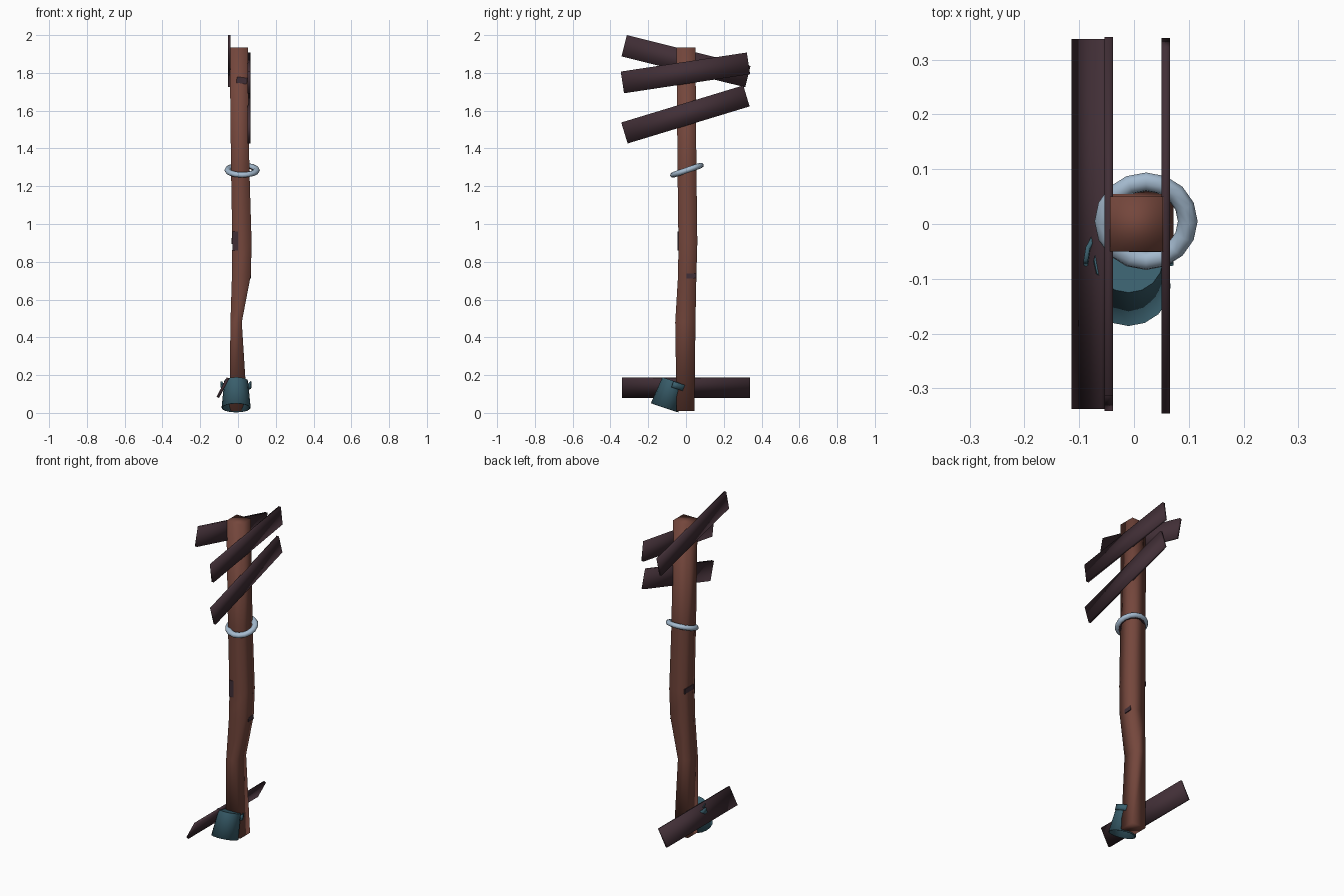
import bpy, bmesh, math
from mathutils import Matrix, Vector

if "Cube" in bpy.data.objects:
    bpy.data.objects.remove(bpy.data.objects["Cube"])

def material(name, rgb):
    m = bpy.data.materials.new(name)
    m.diffuse_color = (*rgb, 1)
    m.use_nodes = True
    m.node_tree.nodes["Principled BSDF"].inputs["Base Color"].default_value = m.diffuse_color
    return m

BROWN = material("red_brown_wood", (0.175, 0.062, 0.045))
DARK = material("dark_wood", (0.053, 0.028, 0.037))
TEAL = material("teal_metal", (0.042, 0.115, 0.152))
PALE = material("pale_blue_metal", (0.37, 0.49, 0.62))

def make(name, bm, mats, smooth=True, matrix=Matrix()):
    bmesh.ops.recalc_face_normals(bm, faces=bm.faces)
    for f in bm.faces:
        f.smooth = smooth
    me = bpy.data.meshes.new(name)
    bm.to_mesh(me)
    bm.free()
    for m in mats:
        me.materials.append(m)
    ob = bpy.data.objects.new(name, me)
    ob.matrix_world = matrix
    bpy.context.collection.objects.link(ob)
    return ob

def place(loc, axis, deg):
    return Matrix.Translation(loc) @ Matrix.Rotation(math.radians(deg), 4, axis)

def box(name, size, mat, matrix, smooth=True):
    bm = bmesh.new()
    bmesh.ops.create_cube(bm, size=1)
    bmesh.ops.scale(bm, vec=size, verts=bm.verts)
    return make(name, bm, [mat], smooth, matrix)

# Crooked square post: z, x0, x1, y0, y1 at each level
LEVELS = [(0.01, -.045, .05, -.05, .045), (.48, -.04, .02, -.057, .05),
          (.73, -.032, .068, -.042, .055), (.9, -.03, .072, -.04, .06),
          (1.3, -.037, .06, -.045, .055), (1.935, -.044, .053, -.05, .05)]
bm = bmesh.new()
rings = [[bm.verts.new(p) for p in ((x0, y0, z), (x1, y0, z), (x1, y1, z), (x0, y1, z))]
         for z, x0, x1, y0, y1 in LEVELS]
for a, b in zip(rings, rings[1:]):
    for i in range(4):
        j = (i + 1) % 4
        bm.faces.new((a[i], a[j], b[j], b[i]))
bm.faces.new(rings[0][::-1])
bm.faces.new(rings[-1])
make("post", bm, [BROWN])

# Sign boards and the fallen board at the foot
BOARD = (0.015, 0.675, 0.116)
for name, loc, axis, deg in [
        ("left_board", (-.046, 0, 1.862), 'X', -14),
        ("upper_right_board", (.058, -.003, 1.80), 'X', 8.6),
        ("lower_right_board", (.058, -.003, 1.58), 'X', 16.9),
        ("fallen_board", (-.08, 0, .133), 'Y', 28)]:
    box(name, BOARD, DARK, place(loc, axis, deg))

# Dark cracks as thin plates set in the post surface
for name, size, loc, axis, deg in [
        ("crack_front_top", (.055, .006, .032), (.02, -.048, 1.76), 'Y', 8),
        ("crack_front_middle", (.028, .006, .10), (-.015, -.041, .91), 'Y', 0),
        ("crack_right", (.006, .05, .026), (.0665, .028, .725), 'X', 3),
        ("crack_left", (.006, .085, .03), (-.031, .018, .91), 'X', 0)]:
    box(name, size, DARK, place(loc, axis, deg), False)

# Tilted ring hung on the post, pale above and dark underneath
bm = bmesh.new()
N, M, R, r = 16, 8, .076, .018
grid = [[bm.verts.new(((R + r * math.cos(b)) * math.cos(a),
                       (R + r * math.cos(b)) * math.sin(a), .015 * math.sin(b)))
         for b in (2 * math.pi * j / M for j in range(M))]
        for a in (2 * math.pi * i / N for i in range(N))]
for i in range(N):
    for j in range(M):
        f = bm.faces.new((grid[i][j], grid[(i + 1) % N][j],
                          grid[(i + 1) % N][(j + 1) % M], grid[i][(j + 1) % M]))
        f.material_index = 1 if j in (4, 5) else 0
make("hanging_ring", bm, [PALE, DARK], True, place((.022, .005, 1.285), 'X', 19))

# Upturned bucket, open at the bottom, leaning on the post
bucket_place = place((-.01, -.113, .027), 'X', -18.5)
bm = bmesh.new()
bmesh.ops.create_cone(bm, cap_ends=True, segments=16, radius1=.077, radius2=.063, depth=.15,
                      matrix=Matrix.Translation((0, 0, .075)))
bottom = [f for f in bm.faces if all(v.co.z < .001 for v in f.verts)]
bmesh.ops.delete(bm, geom=bottom, context='FACES_ONLY')
bucket = make("bucket", bm, [TEAL], True, bucket_place)
mod = bucket.modifiers.new("wall", 'SOLIDIFY')
mod.thickness = .006
mod.offset = -1
bpy.context.view_layer.objects.active = bucket
bucket.select_set(True)
bpy.ops.object.shade_smooth_by_angle(angle=math.radians(40))

# Bucket handle: half band round the back
bm = bmesh.new()
prev = None
for i in range(11):
    a = math.pi * i / 10
    c, s = .078 * math.cos(a), .078 * math.sin(a)
    cur = [bm.verts.new((c, s, .115)), bm.verts.new((c, s, .148))]
    if prev:
        bm.faces.new((prev[0], cur[0], cur[1], prev[1]))
    prev = cur
handle = make("bucket_handle", bm, [TEAL], True, bucket_place)
mod = handle.modifiers.new("band", 'SOLIDIFY')
mod.thickness = .008
mod.offset = 0
